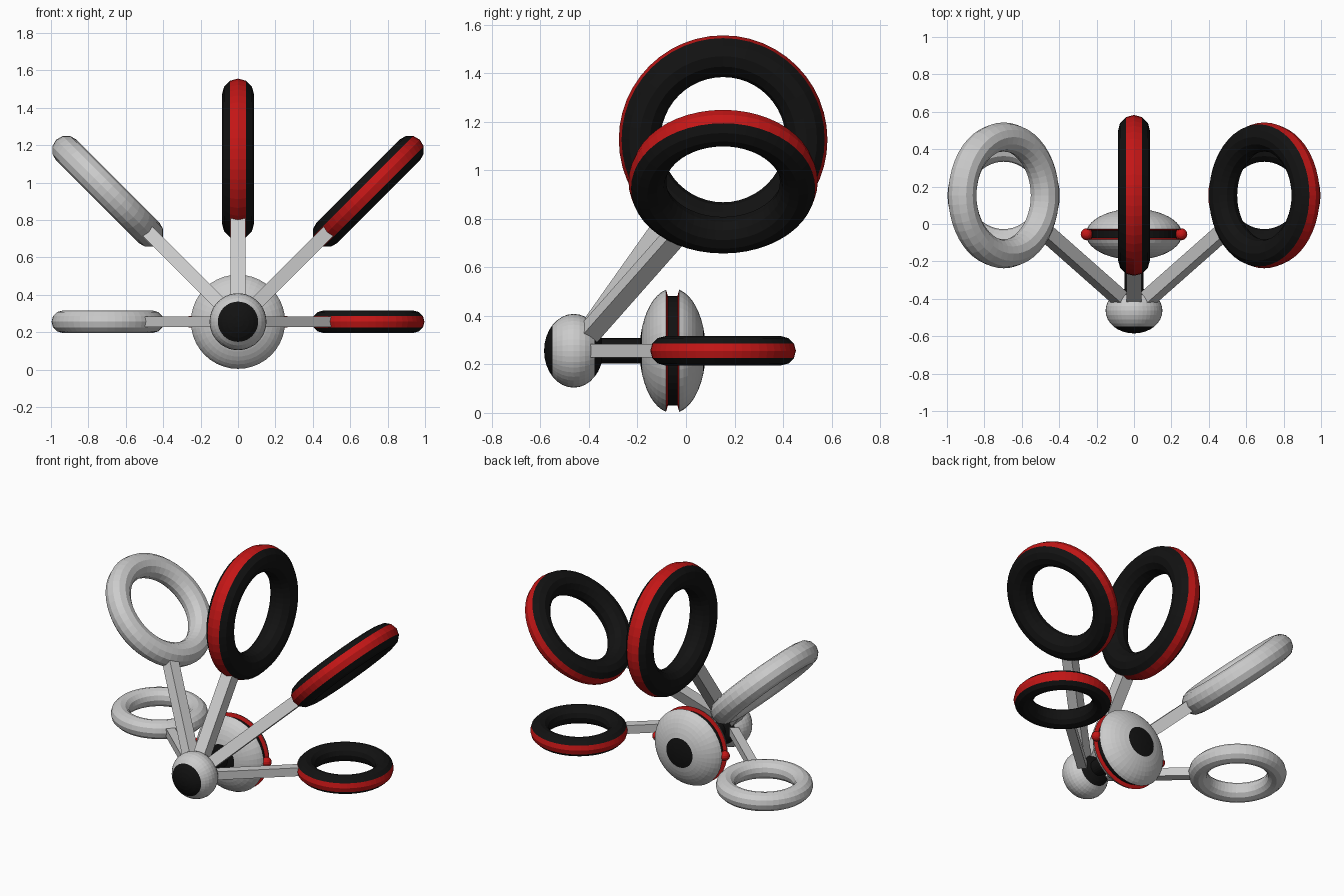
import bpy, bmesh, math
from mathutils import Matrix, Vector

if "Cube" in bpy.data.objects:
    bpy.data.objects.remove(bpy.data.objects["Cube"])

def material(name, rgb):
    m = bpy.data.materials.new(name)
    m.diffuse_color = (*rgb, 1)
    m.use_nodes = True
    m.node_tree.nodes["Principled BSDF"].inputs["Base Color"].default_value = m.diffuse_color
    return m

BLACK = material("black", (0.006, 0.006, 0.006))
RED = material("red", (0.55, 0.008, 0.008))
CZ = 0.256                       # height of hub and disc axis
HUB = Vector((0, -0.463, CZ))
DISC = Vector((0, -0.055, CZ))
TO_Y = Matrix.Rotation(-math.pi / 2, 4, 'X')

def finish(name, bm, matrix, mat):
    bmesh.ops.remove_doubles(bm, verts=bm.verts, dist=1e-5)
    bm.transform(matrix)
    me = bpy.data.meshes.new(name)
    bm.to_mesh(me)
    bm.free()
    ob = bpy.data.objects.new(name, me)
    bpy.context.collection.objects.link(ob)
    if mat:
        me.materials.append(mat)

def lathe(name, profile, matrix, mat=None, n=40):
    """Revolve (radius, height) points around local z."""
    bm = bmesh.new()
    rows = [[bm.verts.new((r * math.cos(2 * math.pi * i / n), r * math.sin(2 * math.pi * i / n), h))
             for i in range(n)] for r, h in profile]
    for a, b in zip(rows, rows[1:]):
        for i in range(n):
            j = (i + 1) % n
            bm.faces.new((a[i], a[j], b[j], b[i]))
    finish(name, bm, matrix, mat)

def arc(cx, rx, ry, t0, t1, steps):
    ts = [math.radians(t0 + (t1 - t0) * i / steps) for i in range(steps + 1)]
    return [(cx + rx * math.cos(t), ry * math.sin(t)) for t in ts]

# Hub: flattened ball with black end caps
at_hub = Matrix.Translation(HUB) @ TO_Y
lathe("hub_body", arc(0, 0.152, 0.122, -45, 45, 8), at_hub)
lathe("hub_front_cap", arc(0, 0.152, 0.122, -90, -45, 4), at_hub, BLACK)
lathe("hub_back_cap", arc(0, 0.152, 0.122, 45, 90, 4), at_hub, BLACK)

# Axle between hub and disc
lathe("axle", [(0.0, 0.05), (0.052, 0.05), (0.052, 0.32), (0.0, 0.32)], at_hub, BLACK, 24)

# Grooved disc: two grey halves, black caps, red groove walls, black core
at_disc = Matrix.Translation(DISC) @ TO_Y
A, H = 0.257, 0.136
cap, edge = 67.5, 11.5
lathe("disc_front_cap", arc(0, A, H, -90, -cap, 3), at_disc, BLACK)
lathe("disc_front_half", arc(0, A, H, -cap, -edge, 7), at_disc)
lathe("disc_back_half", arc(0, A, H, edge, cap, 7), at_disc)
lathe("disc_back_cap", arc(0, A, H, cap, 90, 3), at_disc, BLACK)
rim_r, rim_h = A * math.cos(math.radians(edge)), H * math.sin(math.radians(edge))
lathe("groove_front_wall", [(rim_r, -rim_h), (0.226, -0.02)], at_disc, RED)
lathe("groove_core", [(0.226, -0.02), (0.226, 0.02)], at_disc, BLACK)
lathe("groove_back_wall", [(0.226, 0.02), (rim_r, rim_h)], at_disc, RED)

# Red balls at both sides of the groove
for side, x in (("left", -0.253), ("right", 0.253)):
    lathe("ball_" + side, arc(0, 0.032, 0.032, -90, 90, 8),
          Matrix.Translation(DISC + Vector((x, 0, 0))), RED, 16)

# Fan of five rings on struts: name, angle, centre x, centre z offset, outer radius, coloured
S = 0.697
RINGS = [("right_low", 0, S, 0, 0.30, True), ("right_high", 45, S, S, 0.39, True),
         ("top", 90, 0, 0.87, 0.43, True), ("left_high", 135, -S, S, 0.39, False),
         ("left_low", 180, -S, 0, 0.30, False)]
for name, deg, x, dz, outer, coloured in RINGS:
    centre = Vector((x, 0.153, CZ + dz))
    minor = 0.2 * outer
    major = outer - minor
    turn = Matrix.Rotation(-math.radians(deg), 4, 'Y')
    place = Matrix.Translation(centre) @ turn
    if coloured:
        lathe("ring_" + name, arc(major, minor, minor, 30, 330, 10), place, BLACK, 48)
        lathe("ring_band_" + name, arc(major, minor, minor, -30, 30, 2), place, RED, 48)
    else:
        lathe("ring_" + name, arc(major, minor, minor, -180, 180, 12), place, None, 48)
    # square strut from hub towards the ring centre, lying in the ring plane
    u = (centre - HUB).normalized()
    n = (turn @ Vector((0, 0, 1))).normalized()
    v = n.cross(u)
    length = (centre - HUB).length - major
    w = 0.187 * outer
    mid = HUB + u * length / 2
    frame = Matrix((u * length, v * w, n * w)).transposed().to_4x4()
    bm = bmesh.new()
    bmesh.ops.create_cube(bm, size=1)
    finish("strut_" + name, bm, Matrix.Translation(mid) @ frame, None)
